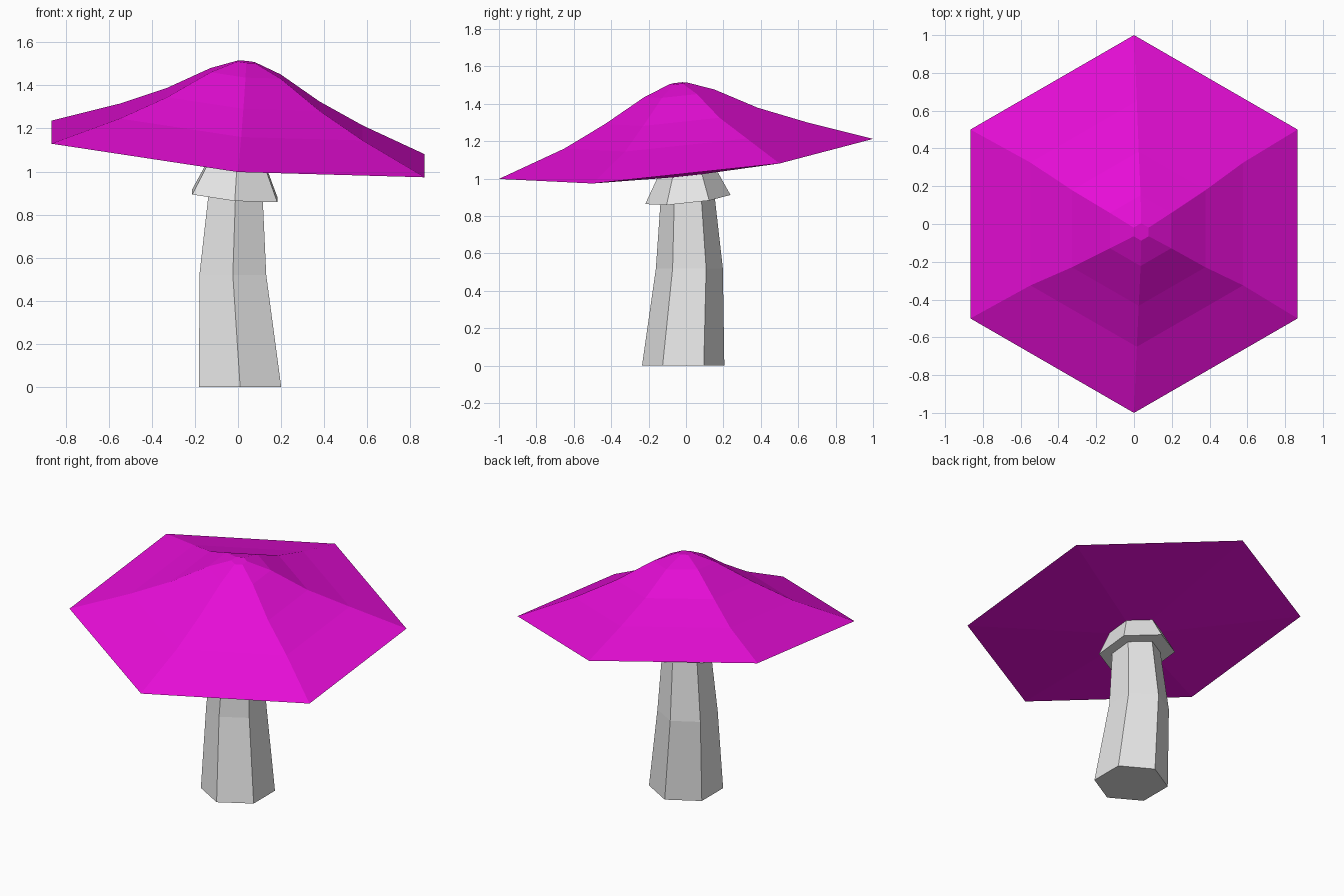
import bpy, bmesh
from math import sin, cos, radians

cube = bpy.data.objects.get("Cube")
if cube:
    bpy.data.objects.remove(cube, do_unlink=True)

SIDES = 6
TILT_X, TILT_Y = -0.09, 0.107  # lean of the cap and collar


def make_material(name, rgb):
    mat = bpy.data.materials.new(name)
    mat.use_nodes = True
    colour = (*rgb, 1.0)
    mat.diffuse_color = colour
    mat.node_tree.nodes["Principled BSDF"].inputs["Base Color"].default_value = colour
    return mat


def loft(name, rings, mat, tilted=False, base_point=None):
    """Join six-sided rings (x, y, z, radius) from bottom to top and close both ends."""
    bm = bmesh.new()
    loops = []
    for x, y, z, r in rings:
        loop = []
        for i in range(SIDES):
            a = radians(90 + i * 360 / SIDES)
            dx, dy = r * cos(a), r * sin(a)
            lean = TILT_X * dx + TILT_Y * dy if tilted else 0
            loop.append(bm.verts.new((x + dx, y + dy, z + lean)))
        loops.append(loop)
    for low, high in zip(loops, loops[1:]):
        for i in range(SIDES):
            j = (i + 1) % SIDES
            bm.faces.new((low[i], low[j], high[j], high[i]))
    bm.faces.new(loops[-1])
    if base_point:
        tip = bm.verts.new(base_point)
        for i in range(SIDES):
            bm.faces.new((tip, loops[0][(i + 1) % SIDES], loops[0][i]))
    else:
        bm.faces.new(loops[0][::-1])
    bmesh.ops.recalc_face_normals(bm, faces=bm.faces)
    mesh = bpy.data.meshes.new(name)
    bm.to_mesh(mesh)
    bm.free()
    mesh.materials.append(mat)
    obj = bpy.data.objects.new(name, mesh)
    bpy.context.collection.objects.link(obj)
    return obj


magenta = make_material("magenta", (0.8, 0.004, 0.68))
pale_grey = make_material("pale grey", (0.8, 0.8, 0.8))

# Bent, tapering stem
loft("stem", [(0.01, -0.015, 0, 0.22),
              (-0.024, 0.018, 0.52, 0.179),
              (-0.012, 0.01, 0.88, 0.146),
              (-0.008, 0.006, 1.04, 0.13)], pale_grey)

# Flared collar under the cap
loft("collar", [(-0.015, 0.01, 0.888, 0.228),
                (-0.003, 0.006, 1.07, 0.135)], pale_grey, tilted=True)

# Leaning cap with a shallow, downward bulging underside
loft("cap", [(0, 0, 1.105, 1.0),
             (0.015, 0.0, 1.23, 0.65),
             (0.025, -0.025, 1.335, 0.408),
             (0.035, -0.035, 1.456, 0.187),
             (0.038, -0.042, 1.509, 0.046)], magenta, tilted=True,
     base_point=(-0.005, 0.005, 1.012))
